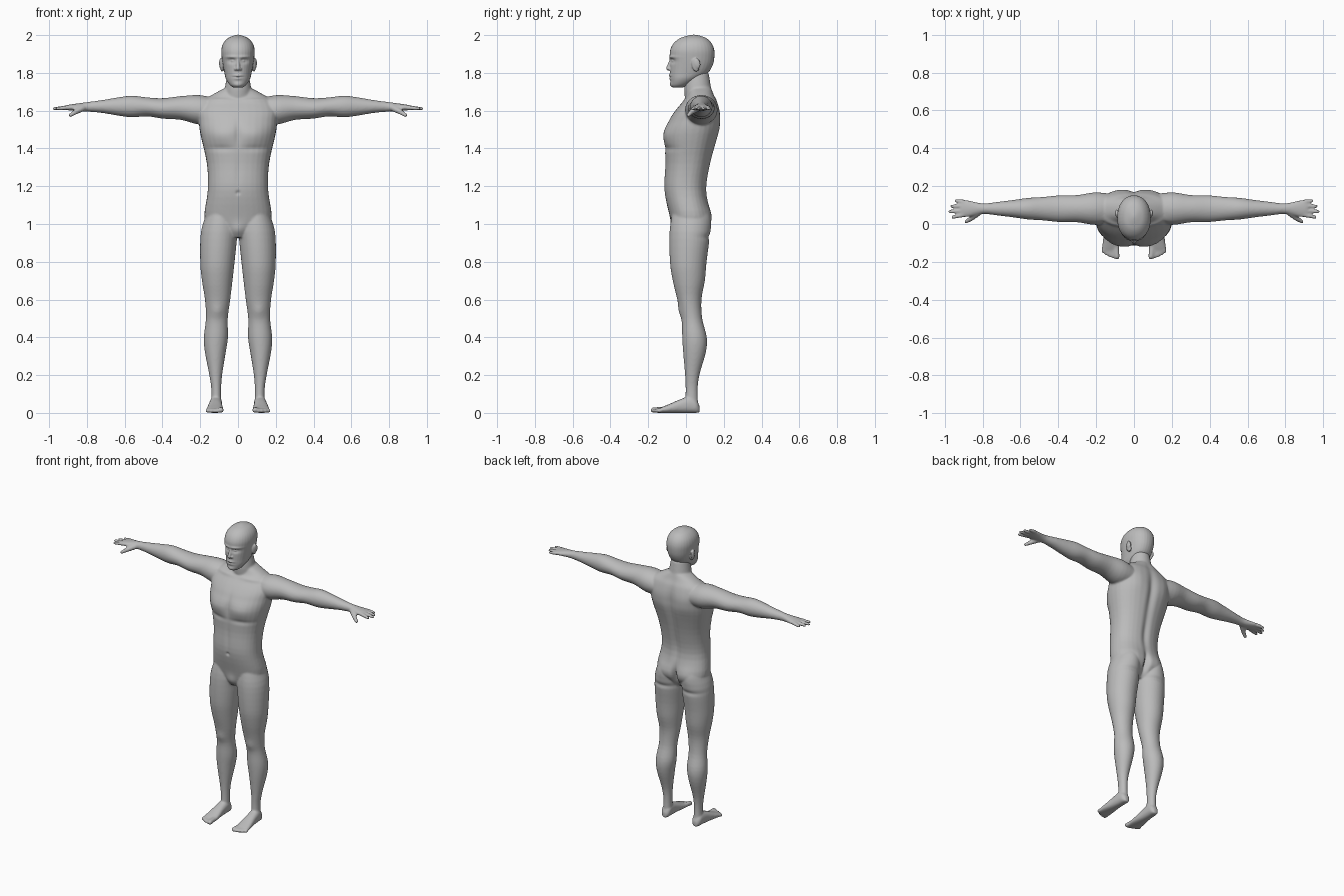
import bpy, bmesh, math
from mathutils import Vector, Matrix

if "Cube" in bpy.data.objects:
    bpy.data.objects.remove(bpy.data.objects["Cube"])

skin = bpy.data.materials.new("plain_grey")
skin.diffuse_color = (0.5, 0.5, 0.5, 1)
skin.use_nodes = True
skin.node_tree.nodes["Principled BSDF"].inputs["Base Color"].default_value = skin.diffuse_color


def spline(rows, steps=4):
    """Catmull-Rom interpolation between profile rows."""
    out = []
    for i in range(len(rows) - 1):
        p = [rows[max(0, min(len(rows) - 1, i + k))] for k in (-1, 0, 1, 2)]
        for s in range(steps):
            t = s / steps
            out.append([b + 0.5 * t * (c - a + t * (2*a - 5*b + 4*c - d + t * (3*(b - c) + d - a)))
                        for a, b, c, d in zip(*p)])
    return out + [rows[-1]]


def loft(bm, axis, rows, place, power=2.0, sides=(1, -1), seg=32):
    """Skin rounded sections along an axis; place turns a row into centre and radii."""
    for side in sides:
        rings = []
        for row in spline(rows):
            c1, c2, r1, r2 = place(*row)
            t, ring = row[0], []
            for k in range(seg):
                a = 2 * math.pi * k / seg
                u, v = math.cos(a), math.sin(a)
                u = c1 + r1 * math.copysign(abs(u) ** (2 / power), u)
                v = c2 + r2 * math.copysign(abs(v) ** (2 / power), v)
                x, y, z = {'x': (t, u, v), 'y': (u, t, v), 'z': (u, v, t)}[axis]
                ring.append(bm.verts.new((side * x, y, z)))
            rings.append(ring)
        for a, b in zip(rings, rings[1:]):
            for k in range(seg):
                bm.faces.new((a[k], a[k-1], b[k-1], b[k]))
        bm.faces.new(rings[0])
        bm.faces.new(rings[-1])


def capsule(bm, a, b, r0, r1, sides=(1, -1)):
    """Round-ended tapering rod from a to b."""
    for side in sides:
        p, q = (Vector((side * c[0], c[1], c[2])) for c in (a, b))
        rot = (q - p).to_track_quat('Z', 'Y').to_matrix()
        for v in bmesh.ops.create_uvsphere(bm, u_segments=16, v_segments=11, radius=1)['verts']:
            v.co = q + rot @ (v.co * r1) if v.co.z > 0 else p + rot @ (v.co * r0)


def blob(bm, c, r, tilt=0):
    """Pair of ellipsoids, optionally tilted about the side-to-side axis."""
    for side in (1, -1):
        m = (Matrix.Translation((side * c[0], c[1], c[2])) @ Matrix.Rotation(tilt, 4, 'X')
             @ Matrix.Diagonal((*r, 1)))
        bmesh.ops.create_uvsphere(bm, u_segments=24, v_segments=16, radius=1, matrix=m)


def fuse(bm, name, voxel, smooth):
    """Merge the overlapping forms into one soft skin."""
    bmesh.ops.recalc_face_normals(bm, faces=bm.faces)
    me = bpy.data.meshes.new(name)
    bm.to_mesh(me)
    bm.free()
    ob = bpy.data.objects.new(name, me)
    bpy.context.collection.objects.link(ob)
    bpy.context.view_layer.objects.active = ob
    ob.select_set(True)
    mod = ob.modifiers.new("fuse", 'REMESH')
    mod.mode, mod.voxel_size = 'VOXEL', voxel
    mod = ob.modifiers.new("soften", 'SMOOTH')
    mod.factor, mod.iterations = 0.5, smooth
    for m in list(ob.modifiers):
        bpy.ops.object.modifier_apply(modifier=m.name)
    ob.select_set(False)
    ob.data.materials.clear()
    ob.data.materials.append(skin)
    ob.data.polygons.foreach_set("use_smooth", [True] * len(ob.data.polygons))
    return ob


def sculpt(ob, front, bumps):
    """Raise or sink soft shapes (x, z, x radius, z radius, height) on the front or the back."""
    verts = ob.data.vertices
    normals = [v.normal.copy() for v in verts]
    for v, n in zip(verts, normals):
        facing = max(0, -n.y if front else n.y)
        if facing == 0 or abs(v.co.x) > 0.3:
            continue
        h = sum(b[4] * math.exp(-((abs(v.co.x) - b[0]) / b[2]) ** 2 - ((v.co.z - b[1]) / b[3]) ** 2)
                for b in bumps)
        v.co += n * h * min(1, facing * 2)


# ---- Body ----
bm = bmesh.new()
# Torso and neck: height, depth centre, half width, half depth
def centred(z, y, rx, ry):
    return 0, y, rx, ry

loft(bm, 'z', [(.93, .01, .05, .06), (.98, .02, .14, .09), (1.04, .022, .178, .108),
               (1.18, -.003, .16, .112), (1.32, .01, .165, .12), (1.48, .03, .2, .143),
               (1.55, .045, .208, .134), (1.6, .06, .212, .117), (1.65, .075, .19, .09),
               (1.685, .078, .135, .07), (1.72, .075, .07, .06)], centred, 2.3, (1,))
loft(bm, 'z', [(1.6, .08, .08, .075), (1.71, .063, .071, .073), (1.8, .06, .055, .06)],
     centred, 2, (1,))
# Legs: height, side centre, depth centre, half width, half depth
loft(bm, 'z', [(1.07, .09, .02, .07, .09), (.96, .1, .02, .096, .107), (.8, .109, .012, .091, .097),
               (.7, .11, .015, .081, .085), (.6, .108, .018, .067, .064), (.5, .112, .031, .058, .055),
               (.4, .117, .045, .064, .065), (.32, .12, .045, .055, .06), (.2, .118, .033, .034, .038),
               (.12, .115, .03, .026, .032), (.03, .115, .03, .028, .035)], lambda z, *row: row)
# Feet rest on the ground: depth, half width, half height
loft(bm, 'y', [(.072, .014, .018), (.055, .029, .034), (.02, .033, .043), (-.03, .036, .036),
               (-.09, .043, .023), (-.13, .046, .015), (-.152, .04, .01)],
     lambda y, rx, rz: (.118 - .04 * y, rz, rx, rz), 2.4)
# Toes fan out along a curve
for i in range(5):
    r = .015 if i == 0 else .011
    capsule(bm, (.095 + .015 * i, -.12, .018), (.09 + .018 * i, -.173 + .0018 * i * i, r), r, r)
# Arms and palms: distance out, height, half depth, half height
loft(bm, 'x', [(.1, 1.6, .07, .06), (.2, 1.604, .086, .078), (.3, 1.614, .072, .063),
               (.4, 1.612, .07, .054), (.48, 1.62, .062, .05), (.56, 1.622, .057, .057),
               (.63, 1.622, .047, .049), (.72, 1.622, .036, .034), (.8, 1.62, .028, .025),
               (.88, 1.617, .045, .017), (.915, 1.616, .042, .012)],
     lambda x, z, ry, rz: (.081, z, ry, rz))
# Fingers: spread evenly, each with its own reach
for i, reach in enumerate((.957, .973, .963, .94)):
    capsule(bm, (.9, .048 + .023 * i, 1.616), (reach, .036 + .029 * i, 1.611), .0125, .0095)
# Thumbs
knuckle = (.862, .028, 1.592)
capsule(bm, (.825, .058, 1.612), knuckle, .018, .014)
capsule(bm, knuckle, (.887, .013, 1.576), .014, .0105)

body = fuse(bm, "body", .0058, 7)
# Chest, midline, collarbone, groin, knee
sculpt(body, True, [
    (.085, 1.47, .07, .045, .012), (.085, 1.4, .07, .016, -.006), (0, 1.48, .016, .07, -.008),
    (0, 1.27, .014, .1, -.004), (0, 1.165, .01, .01, -.008), (.1, 1.655, .07, .011, .005),
    (0, .97, .035, .035, .012), (.11, .54, .03, .035, .007)])
# Spine, shoulder blades, seat and its cleft and folds
sculpt(body, False, [
    (0, 1.48, .025, .16, -.014), (0, 1.22, .022, .12, -.011), (.1, 1.55, .06, .07, .008),
    (0, 1.01, .016, .06, -.03), (.085, 1.03, .06, .06, .013), (.1, .93, .07, .015, -.007)])

# ---- Head ----
bm = bmesh.new()
# Skull and jaw: height, depth centre, half width, half depth
loft(bm, 'z', [(1.722, -.043, .024, .024), (1.738, -.03, .045, .048), (1.768, -.006, .064, .077),
               (1.8, .016, .072, .101), (1.84, .028, .08, .113), (1.88, .032, .086, .118),
               (1.92, .033, .0885, .117), (1.955, .035, .079, .102), (1.982, .038, .056, .073),
               (1.996, .04, .027, .036), (2.002, .04, .006, .008)], centred, 2.15, (1,))
# Nose and nostril wings
capsule(bm, (0, -.078, 1.872), (0, -.094, 1.824), .008, .0115, (1,))
blob(bm, (.012, -.084, 1.82), (.009, .011, .008))
# Ears
blob(bm, (.084, .05, 1.842), (.012, .02, .036), .2)
blob(bm, (.092, .058, 1.85), (.008, .018, .028), .2)

head = fuse(bm, "head", .0038, 3)
# Eye sockets, eyes, brows, lips, mouth, chin
sculpt(head, True, [
    (.034, 1.864, .02, .013, -.012), (.033, 1.863, .011, .006, .007), (.03, 1.884, .03, .008, .006),
    (0, 1.786, .022, .008, .007), (0, 1.77, .018, .008, .005), (0, 1.778, .024, .003, -.006),
    (0, 1.738, .022, .012, .008)])
